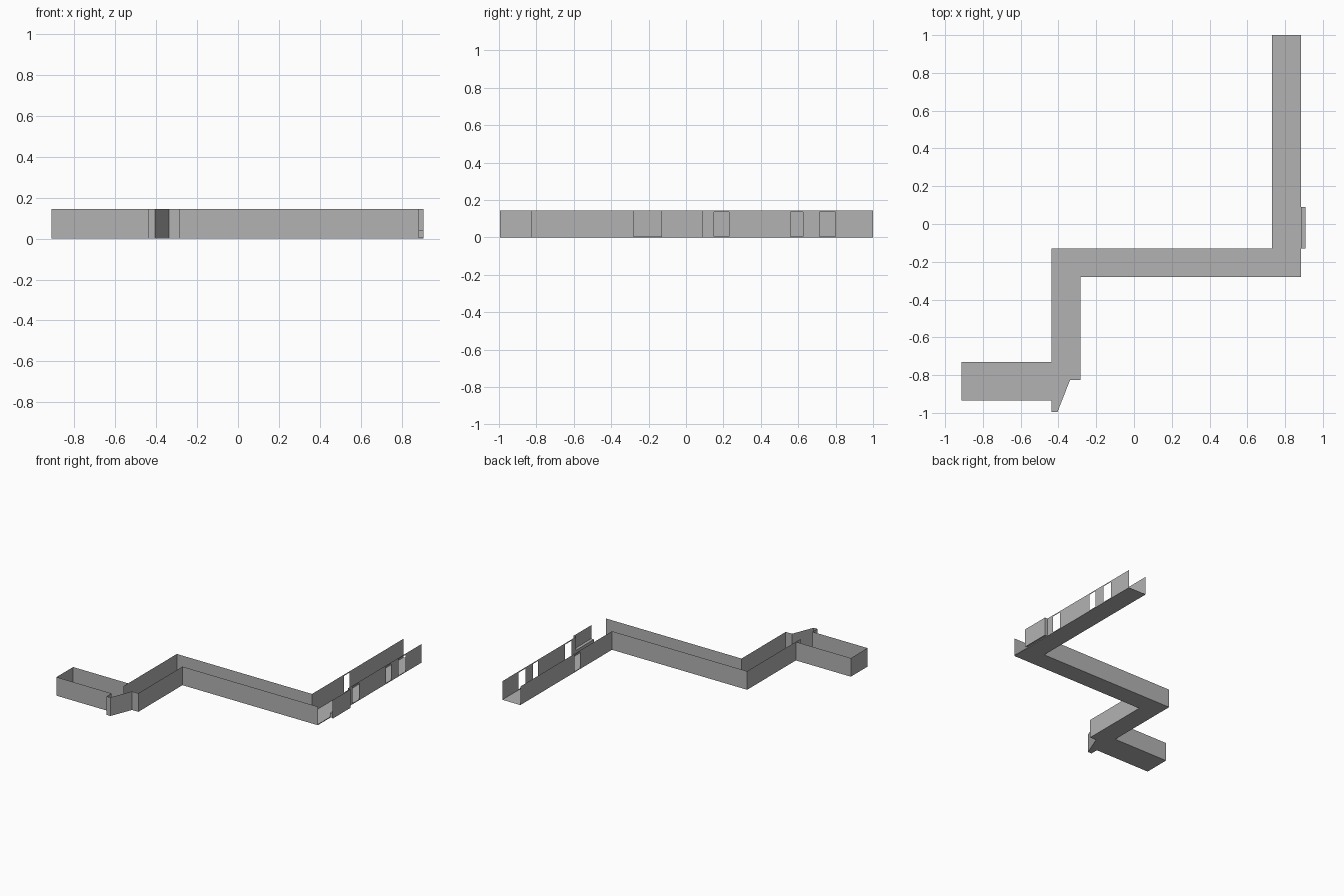
import bpy, bmesh

cube = bpy.data.objects.get("Cube")
if cube:
    bpy.data.objects.remove(cube, do_unlink=True)

H = 0.145                 # wall height
SILL, HEAD = 0.006, 0.135  # bottom and top of the openings

grey = bpy.data.materials.new("plain grey")
grey.use_nodes = True
COLOUR = (0.45, 0.45, 0.45, 1)
grey.diffuse_color = COLOUR
grey.node_tree.nodes["Principled BSDF"].inputs["Base Color"].default_value = COLOUR


def make(name, faces):
    """Mesh object from a list of polygons, welded at shared corners."""
    bm = bmesh.new()
    for f in faces:
        bm.faces.new([bm.verts.new(p) for p in f])
    bmesh.ops.remove_doubles(bm, verts=bm.verts, dist=1e-5)
    me = bpy.data.meshes.new(name)
    bm.to_mesh(me)
    bm.free()
    me.materials.append(grey)
    ob = bpy.data.objects.new(name, me)
    bpy.context.collection.objects.link(ob)
    return ob


def panel(a, b, z0=0.0, z1=H):
    """Upright sheet between two plan points."""
    return [(*a, z0), (*b, z0), (*b, z1), (*a, z1)]


def wall(name, *pts):
    """Run of upright sheets along a plan path."""
    return make(name, [panel(a, b) for a, b in zip(pts, pts[1:])])


def pierced_wall(name, x, y0, y1, openings):
    """Wall along y with openings given as (start, end, head height)."""
    faces, y = [], y0
    for a, b, head in openings:
        if a > y:
            faces.append(panel((x, y), (x, a)))
        faces.append(panel((x, a), (x, b), 0, SILL))
        if head < H:
            faces.append(panel((x, a), (x, b), head, H))
        y = b
    faces.append(panel((x, y), (x, y1)))
    return make(name, faces)


# Floors, one polygon per corridor leg
floors = {
    "long_hall_floor": [(0.73, -0.13), (0.885, -0.13), (0.885, 1), (0.73, 1)],
    "cross_hall_floor": [(-0.437, -0.28), (0.885, -0.28), (0.885, -0.13), (-0.437, -0.13)],
    "short_hall_floor": [(-0.437, -0.995), (-0.405, -0.995), (-0.338, -0.825),
                         (-0.283, -0.825), (-0.283, -0.28), (-0.437, -0.28)],
    "end_room_floor": [(-0.912, -0.935), (-0.437, -0.935), (-0.437, -0.73), (-0.912, -0.73)],
}
for name, plan in floors.items():
    make(name, [[(x, y, 0) for x, y in plan]])

# Long hall walls with doorways and windows
pierced_wall("long_hall_left_wall", 0.885, -0.28, 1.0,
             [(-0.28, -0.13, H), (-0.13, 0.09, H), (0.15, 0.23, HEAD),
              (0.56, 0.625, HEAD), (0.715, 0.80, HEAD)])
pierced_wall("long_hall_right_wall", 0.73, -0.13, 1.0, [(0.265, 0.33, HEAD)])

# Cross hall and short hall walls
wall("outer_corner_wall", (0.73, -0.13), (-0.437, -0.13), (-0.437, -0.79))
wall("inner_corner_wall", (0.885, -0.28), (-0.283, -0.28), (-0.283, -0.825),
     (-0.338, -0.825), (-0.405, -0.995), (-0.437, -0.995), (-0.437, -0.935))

# Closed room at the end
wall("end_room_wall", (-0.437, -0.935), (-0.912, -0.935), (-0.912, -0.73), (-0.437, -0.73))

# Shallow bay with a low ledge beside the long hall
X0, X1, Y0, Y1, LEDGE = 0.885, 0.908, -0.13, 0.09, 0.04
wall("bay_wall", (X1, Y0), (X1, Y1), (X0, Y1))
make("bay_ledge", [
    [(X0, Y0, LEDGE), (X1, Y0, LEDGE), (X1, Y1, LEDGE), (X0, Y1, LEDGE)],
    [(X0, Y0, SILL), (X0, Y1, SILL), (X1, Y1, SILL), (X1, Y0, SILL)],
    panel((X0, Y0), (X1, Y0), SILL, LEDGE),
    panel((X0, Y0), (X0, Y1), SILL, LEDGE),
])
